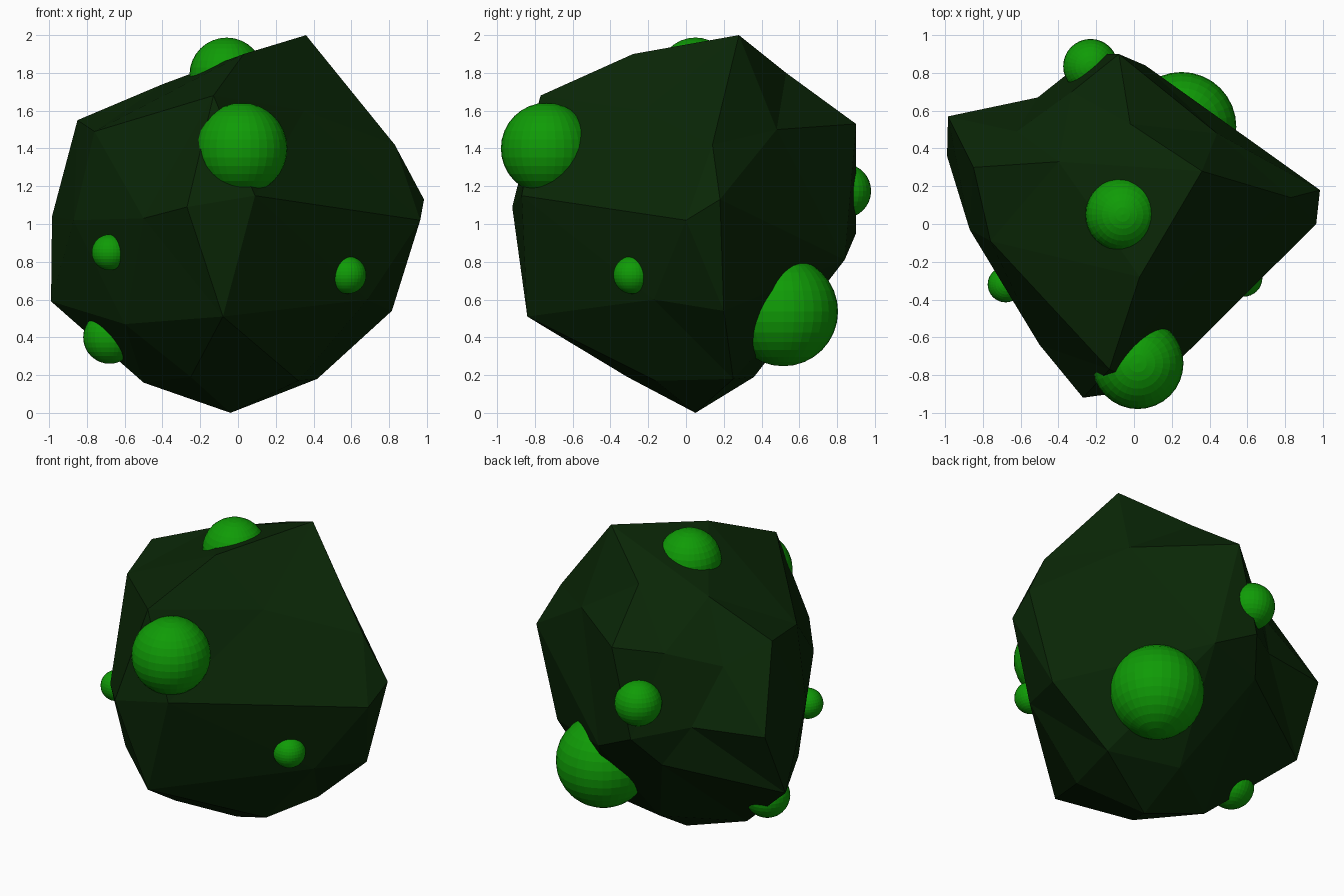
import bpy, bmesh
from mathutils import Vector

if "Cube" in bpy.data.objects:
    bpy.data.objects.remove(bpy.data.objects["Cube"])


def material(name, rgb):
    m = bpy.data.materials.new(name)
    m.diffuse_color = (*rgb, 1)
    m.use_nodes = True
    m.node_tree.nodes["Principled BSDF"].inputs["Base Color"].default_value = m.diffuse_color
    return m


rock_mat = material("dark_green", (0.003, 0.02, 0.002))
bump_mat = material("bright_green", (0.005, 0.33, 0.002))

# Rock corners, in layers from the base to the crown
layers = [
    # base point and the ring around it
    [(-.04, .05, 0), (.42, .25, .18), (-.06, .36, .19), (-.5, .07, .16),
     (-.25, -.31, .19), (.32, -.16, .17)],
    # lower ring
    [(.815, .2, .54), (.685, -.17, .6), (-.08, -.84, .51), (-.6, -.335, .47),
     (-.99, .36, .59), (-.34, .74, .75), (.06, .84, .81)],
    # widest ring
    [(.985, .18, 1.13), (.965, 0, 1.02), (.09, -.87, 1.15), (-.27, -.92, 1.09),
     (-.5, -.64, 1.03), (-.87, -.03, 1.02), (-.985, .57, 1.04),
     (-.51, .67, 1.02), (-.22, .9, .95)],
    # upper ring
    [(.83, .14, 1.42), (.35, -.23, 1.6), (-.76, -.09, 1.49), (-.85, .3, 1.55),
     (-.62, .49, 1.39), (-.33, .7, 1.48), (-.08, .9, 1.53), (.44, .48, 1.5)],
    # crown
    [(.36, .28, 2), (.03, -.28, 1.9), (-.13, -.77, 1.68), (-.4, .33, 1.74),
     (-.02, .53, 1.8)],
]
centre = Vector((0, 0, 1))

# Rock: connect the corners on a unit ball, then move them to their true places
bm = bmesh.new()
place = {}
for corner in (c for layer in layers for c in layer):
    v = bm.verts.new((Vector(corner) - centre).normalized())
    place[v] = corner
bmesh.ops.convex_hull(bm, input=bm.verts)
for v, corner in place.items():
    v.co = corner
bmesh.ops.recalc_face_normals(bm, faces=bm.faces)
mesh = bpy.data.meshes.new("rock")
bm.to_mesh(mesh)
bm.free()
mesh.materials.append(rock_mat)
rock = bpy.data.objects.new("rock", mesh)
bpy.context.collection.objects.link(rock)

# Round bumps half sunk into the rock
bumps = {
    "front_bump": ((.02, -.738, 1.40), .242),
    "top_bump": ((-.06, .05, 1.79), .197),
    "back_right_bump": ((.252, .515, .537), .29),
    "back_bump": ((-.23, .835, 1.175), .145),
    "lower_left_bump": ((-.68, .11, .40), .14),
    "left_bump": ((-.68, -.32, .85), .095),
    "right_bump": ((.58, -.285, .73), .1),
}
for name, (loc, r) in bumps.items():
    bpy.ops.mesh.primitive_uv_sphere_add(segments=32, ring_count=16, radius=r, location=loc)
    ob = bpy.context.object
    ob.name = name
    ob.data.materials.append(bump_mat)
